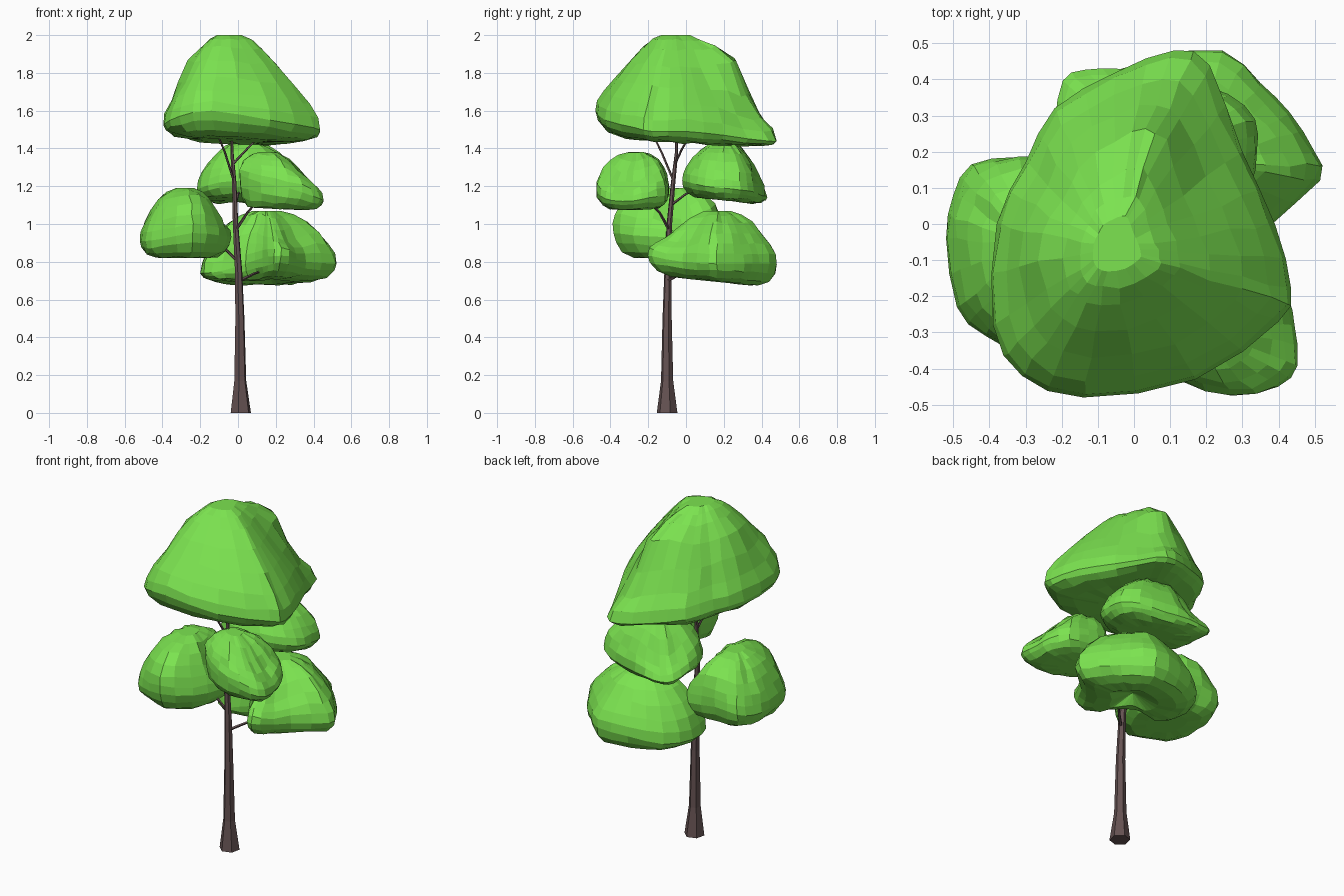
import bpy, bmesh, math, random
from mathutils import Vector

if "Cube" in bpy.data.objects:
    bpy.data.objects.remove(bpy.data.objects["Cube"])

random.seed(4)


def material(name, rgb):
    m = bpy.data.materials.new(name)
    m.diffuse_color = (*rgb, 1)
    m.use_nodes = True
    m.node_tree.nodes["Principled BSDF"].inputs["Base Color"].default_value = m.diffuse_color
    return m


GREEN = material("leaf_green", (0.2, 0.77, 0.08))
BROWN = material("bark_brown", (0.13, 0.085, 0.085))


def loft(name, rings, mat, base_point=None):
    """Skin a list of equal rings; the base is a fan to base_point or an n-gon."""
    bm = bmesh.new()
    vs = [[bm.verts.new(p) for p in r] for r in rings]
    n = len(vs[0])
    for a, b in zip(vs, vs[1:]):
        for i in range(n):
            j = (i + 1) % n
            bm.faces.new((a[i], a[j], b[j], b[i]))
    if base_point:
        c = bm.verts.new(base_point)
        for i in range(n):
            bm.faces.new((vs[0][(i + 1) % n], vs[0][i], c))
    else:
        bm.faces.new(vs[0][::-1])
    bm.faces.new(vs[-1])
    bmesh.ops.recalc_face_normals(bm, faces=bm.faces)
    me = bpy.data.meshes.new(name)
    bm.to_mesh(me)
    bm.free()
    me.materials.append(mat)
    ob = bpy.data.objects.new(name, me)
    bpy.context.collection.objects.link(ob)
    return ob


def smooth_outline(pts):
    """Closed Catmull-Rom through the points, two samples per span."""
    p = [Vector(q) for q in pts]
    n = len(p)
    out = []
    for i in range(n):
        a, b, c, d = p[i - 1], p[i], p[(i + 1) % n], p[(i + 2) % n]
        out += [b, (b + c) * 0.5625 - (a + d) * 0.0625]
    return out


DOME = [(1, 0), (.98, .2), (.92, .4), (.81, .6), (.65, .78), (.46, .91), (.22, 1)]
SOFT = [(1, 0), (.97, .18), (.89, .37), (.76, .58), (.59, .78), (.4, .92), (.2, 1)]
PEAK = [(1, 0), (.97, .12), (.88, .27), (.73, .46), (.55, .67), (.38, .85), (.27, .95), (.16, 1)]
UNDER = [(.4, 1), (.68, .96), (.86, .74), (.96, .4)]


def foliage(name, outline, apex, top, bottom, tilt=(0, 0), profile=SOFT, hollow=0.0, pulls=()):
    """Leaf clump: rim outline drawn in to a flat tip above and a tilted base below.
    Pulls are (centre, radius, offset) soft pushes of the surface."""
    rim = smooth_outline(outline)
    ax, ay = apex

    def base(x, y):
        return bottom + tilt[0] * x + tilt[1] * y

    def ring(s, h, upper):
        out = []
        for r in rim:
            x, y = ax + (r.x - ax) * s, ay + (r.y - ay) * s
            goal = top if upper else min(base(x, y), r.z - .02)
            v = Vector((x, y, r.z + (goal - r.z) * h))
            for c, rad, off in pulls:
                d = (v - Vector(c)).length / rad
                if d < 1:
                    v += Vector(off) * (1 - d * d) ** 2
            if 0 < h < 1:
                v += Vector([random.uniform(-.006, .006) for _ in range(3)])
            out.append(v)
        return out
    rings = [ring(s, h, False) for s, h in UNDER] + [ring(s, h, True) for s, h in profile]
    return loft(name, rings, GREEN, (ax, ay, base(ax, ay) + hollow))


def limb(name, path, sides):
    """Tapered tube through (x, y, z, radius) points."""
    rings = []
    for i, (x, y, z, r) in enumerate(path):
        a, b = path[max(i - 1, 0)], path[min(i + 1, len(path) - 1)]
        d = Vector(b[:3]) - Vector(a[:3])
        if z == 0:
            d = Vector((0, 0, 1))
        q = Vector((0, 0, 1)).rotation_difference(d.normalized())
        rings.append([Vector((x, y, z)) + q @ Vector((r * math.cos(t), r * math.sin(t), 0))
                      for t in (math.tau * k / sides + .3 for k in range(sides))])
    return loft(name, rings, BROWN)


# Trunk with flared foot
limb("trunk", [(.015, -.1, 0, .056), (.012, -.1, .17, .033), (.01, -.1, .5, .025),
               (.003, -.095, .75, .02), (-.013, -.088, 1.0, .015), (-.02, -.068, 1.22, .012),
               (-.032, -.05, 1.38, .009), (-.035, -.05, 1.5, .006)], 6)

# Branches into each clump
branches = {
    "branch_low_right": [(.01, -.097, .7, .009), (.08, -.03, .735, .007), (.15, .05, .76, .004)],
    "branch_low_left": [(0, -.093, .8, .009), (-.06, -.1, .86, .007), (-.15, -.11, .9, .004)],
    "branch_mid_front": [(-.01, -.09, .97, .009), (.05, -.14, 1.06, .007), (.12, -.22, 1.14, .004)],
    "branch_mid_back": [(-.015, -.08, 1.1, .008), (.0, .0, 1.16, .006), (.03, .1, 1.2, .004)],
    "branch_top_front": [(-.022, -.067, 1.23, .007), (-.07, -.13, 1.38, .006), (-.11, -.18, 1.48, .004)],
    "branch_top_right": [(-.025, -.058, 1.32, .007), (.05, -.02, 1.4, .006), (.13, .03, 1.48, .004)],
}
for name, path in branches.items():
    limb(name, path, 5)

# Crown clump: tall peaked dome, slight shoulder at the back, nearly flat underside
foliage("crown_foliage",
        [(.435, -.18, 1.49), (.4, -.27, 1.51), (.17, -.43, 1.55), (-.14, -.48, 1.6),
         (-.31, -.42, 1.57), (-.39, -.28, 1.53), (-.38, 0, 1.52), (-.3, .17, 1.51),
         (-.22, .32, 1.49), (-.05, .42, 1.46), (.11, .48, 1.44), (.21, .44, 1.44),
         (.3, .2, 1.47), (.39, 0, 1.49)],
        (-.06, -.065), 2.0, 1.435, (-.04, -.06), PEAK,
        pulls=[((-.02, .19, 1.79), .22, (0, .03, .07)), ((-.25, -.05, 1.82), .2, (-.02, 0, .03)),
               ((.17, .36, 1.6), .2, (-.02, -.03, -.04))])

# Left clump
foliage("left_foliage",
        [(-.035, -.1, .93), (-.06, .08, .92), (-.14, .17, .92), (-.32, .185, .95),
         (-.45, .165, .93), (-.5, .08, .91), (-.52, -.04, .91), (-.49, -.23, .91),
         (-.41, -.31, .92), (-.24, -.38, .95), (-.1, -.28, .94)],
        (-.28, -.06), 1.19, .82,
        pulls=[((-.27, .12, 1.1), .18, (0, .03, .02)), ((-.25, -.28, 1.08), .2, (0, -.04, .02)),
               ((-.1, -.02, 1.09), .18, (-.03, -.01, -.05))])

# Low right clump: crescent wrapped around the trunk, hollow below
foliage("low_right_foliage",
        [(.515, .12, .79), (.5, .2, .79), (.43, .31, .79), (.35, .39, .79), (.245, .48, .79),
         (.06, .46, .78), (-.12, .38, .75), (-.2, .22, .74), (-.18, .07, .74), (-.09, .04, .75),
         (.04, .05, .79), (.13, -.06, .82), (.19, -.19, .83), (.27, -.18, .83), (.36, -.02, .8)],
        (.15, .17), 1.07, .71, (0, -.1), hollow=.05,
        pulls=[((.25, -.04, .97), .2, (0, 0, -.06))])

# Mid back clump
foliage("mid_back_foliage",
        [(.34, .2, 1.19), (.335, .29, 1.18), (.26, .36, 1.17), (.12, .4, 1.15), (-.03, .43, 1.15),
         (-.14, .43, 1.15), (-.2, .4, 1.16), (-.22, .28, 1.18), (-.2, .13, 1.19),
         (-.1, .02, 1.22), (.06, -.02, 1.23), (.22, .02, 1.22), (.32, .1, 1.2)],
        (.04, .2), 1.43, 1.145, (0, -.1),
        pulls=[((-.12, .37, 1.29), .2, (.02, -.02, -.06))])

# Mid front right clump
foliage("mid_front_foliage",
        [(.45, -.28, 1.14), (.43, -.2, 1.15), (.36, -.11, 1.15), (.24, -.09, 1.18), (.12, -.1, 1.22),
         (.03, -.19, 1.26), (.01, -.32, 1.26), (.12, -.43, 1.22), (.27, -.475, 1.19),
         (.4, -.45, 1.15), (.455, -.39, 1.13)],
        (.14, -.26), 1.38, 1.09, (-.05, 0), DOME,
        pulls=[((.38, -.3, 1.27), .22, (-.02, 0, -.06))])
